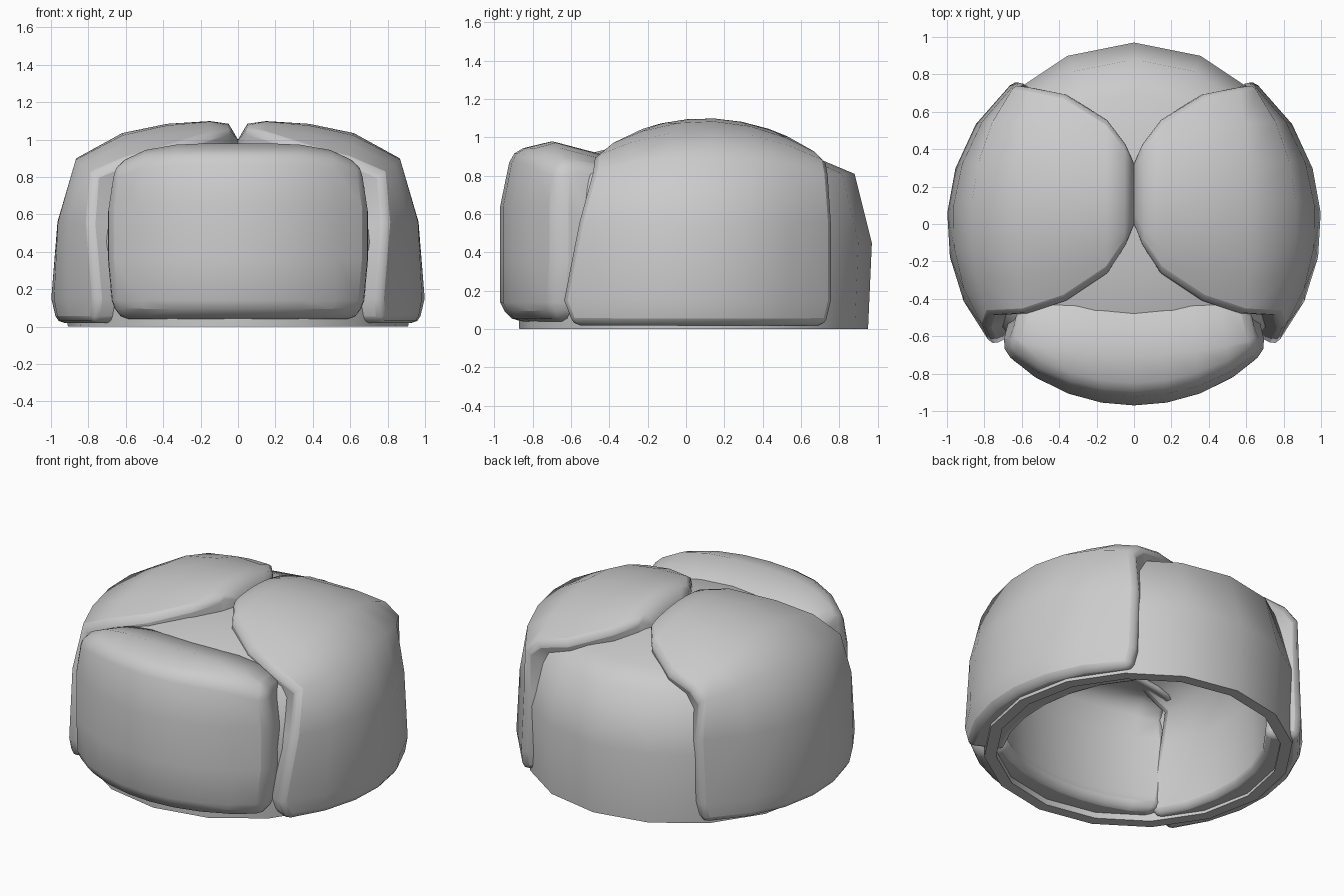
import bpy, bmesh, math
from mathutils import Vector

if "Cube" in bpy.data.objects:
    bpy.data.objects.remove(bpy.data.objects["Cube"])


def finish(name, bm, mirror=False, bevel=0.0):
    bmesh.ops.recalc_face_normals(bm, faces=bm.faces)
    me = bpy.data.meshes.new(name)
    bm.to_mesh(me)
    bm.free()
    ob = bpy.data.objects.new(name, me)
    bpy.context.collection.objects.link(ob)
    bpy.ops.object.select_all(action='DESELECT')
    bpy.context.view_layer.objects.active = ob
    ob.select_set(True)
    if bevel:
        m = ob.modifiers.new("soft_rim", 'BEVEL')
        m.width, m.segments, m.limit_method = bevel, 2, 'ANGLE'
        m.angle_limit = math.radians(55)
    if mirror:
        m = ob.modifiers.new("mirror", 'MIRROR')
        m.use_mirror_merge = False
    bpy.ops.object.shade_smooth_by_angle(angle=math.radians(65))
    return ob


def thick_patch(name, grid, inward, mirror=False, bevel=0.05):
    """Closed padded panel: outer point grid plus a copy moved inward."""
    bm = bmesh.new()
    outer = [[bm.verts.new(p) for p in row] for row in grid]
    inner = [[bm.verts.new(inward(p)) for p in row] for row in grid]
    n, m = len(grid), len(grid[0])
    for g in (outer, inner):
        for i in range(n - 1):
            for j in range(m - 1):
                bm.faces.new((g[i][j], g[i + 1][j], g[i + 1][j + 1], g[i][j + 1]))
    rim = [(0, j) for j in range(m)] + [(i, m - 1) for i in range(1, n)]
    rim += [(n - 1, j) for j in range(m - 2, -1, -1)] + [(i, 0) for i in range(n - 2, 0, -1)]
    for a, b in zip(rim, rim[1:] + rim[:1]):
        bm.faces.new((outer[a[0]][a[1]], outer[b[0]][b[1]],
                      inner[b[0]][b[1]], inner[a[0]][a[1]]))
    return finish(name, bm, mirror, bevel)


# hollow cap body: outer and inner dome profile revolved in 16 sides
profile = [(0, 0.98), (0.35, 0.965), (0.65, 0.89), (0.84, 0.81), (0.93, 0.45), (0.91, 0.0),
           (0.84, 0.0), (0.86, 0.45), (0.77, 0.74), (0.6, 0.82), (0.3, 0.88), (0, 0.9)]
bm = bmesh.new()
vs = [bm.verts.new((0, r, z)) for r, z in profile]
es = [bm.edges.new(p) for p in zip(vs, vs[1:])]
bmesh.ops.spin(bm, geom=vs + es, cent=(0, 0, 0), axis=(0, 0, 1),
               angle=math.tau, steps=16, use_merge=True)
bmesh.ops.remove_doubles(bm, verts=bm.verts, dist=1e-4)
for v in bm.verts:
    v.co.y += 0.04
finish("cap_body", bm)

# ear flaps: rows of (x, z, front y, back y, wrap round the side, end drop)
rows = [(0.0, 1.0, 0.0, 0.32, 0, 0.5), (0.05, 1.085, -0.12, 0.44, 0, 0.5),
        (0.15, 1.10, -0.27, 0.57, 0, 0.5), (0.38, 1.085, -0.42, 0.71, 0, 0.48),
        (0.62, 1.035, -0.49, 0.745, 0.3, 0.4), (0.87, 0.90, -0.50, 0.755, 0.8, 0.22),
        (0.97, 0.56, -0.57, 0.77, 1, 0), (1.0, 0.15, -0.65, 0.77, 1, 0),
        (0.97, 0.02, -0.60, 0.74, 1, 0)]
grid = []
for x, z, yf, yb, s, d in rows:
    ys = [yf + (yb - yf) * j / 6 for j in range(7)]
    grid.append([Vector((x * (1 - s * (1 - math.sqrt(1 - y * y))), y,
                         z - d * (y - 0.1) ** 2)) for y in ys])
thick_patch("ear_flaps", grid,
            lambda p: Vector((p.x * 0.74, p.y * 0.85, p.z - 0.3 * max(p.z - 0.3, 0))),
            mirror=True, bevel=0.055)

# front flap: rows of (y, z, half width, how far the row wraps, corner drop)
rows = [(-0.43, 0.91, 0.62, 0.0, 0.5), (-0.70, 0.98, 0.66, 0.35, 0.6), (-0.91, 0.93, 0.68, 0.9, 0.4),
        (-0.97, 0.64, 0.71, 1, 0), (-0.97, 0.36, 0.71, 1, 0), (-0.97, 0.14, 0.69, 1, 0),
        (-0.92, 0.04, 0.65, 1, 0)]
grid = []
for y, z, w, s, d in rows:
    xs = [w * (j / 4 - 1) for j in range(9)]
    grid.append([Vector((x, y + s * (1 - math.sqrt(1 - x * x)), z - d * x ** 4)) for x in xs])
thick_patch("front_flap", grid,
            lambda p: Vector((p.x * 0.92, -0.67 + (p.y + 0.97) * 0.75,
                              p.z - 0.3 * max(p.z - 0.3, 0))),
            bevel=0.06)
